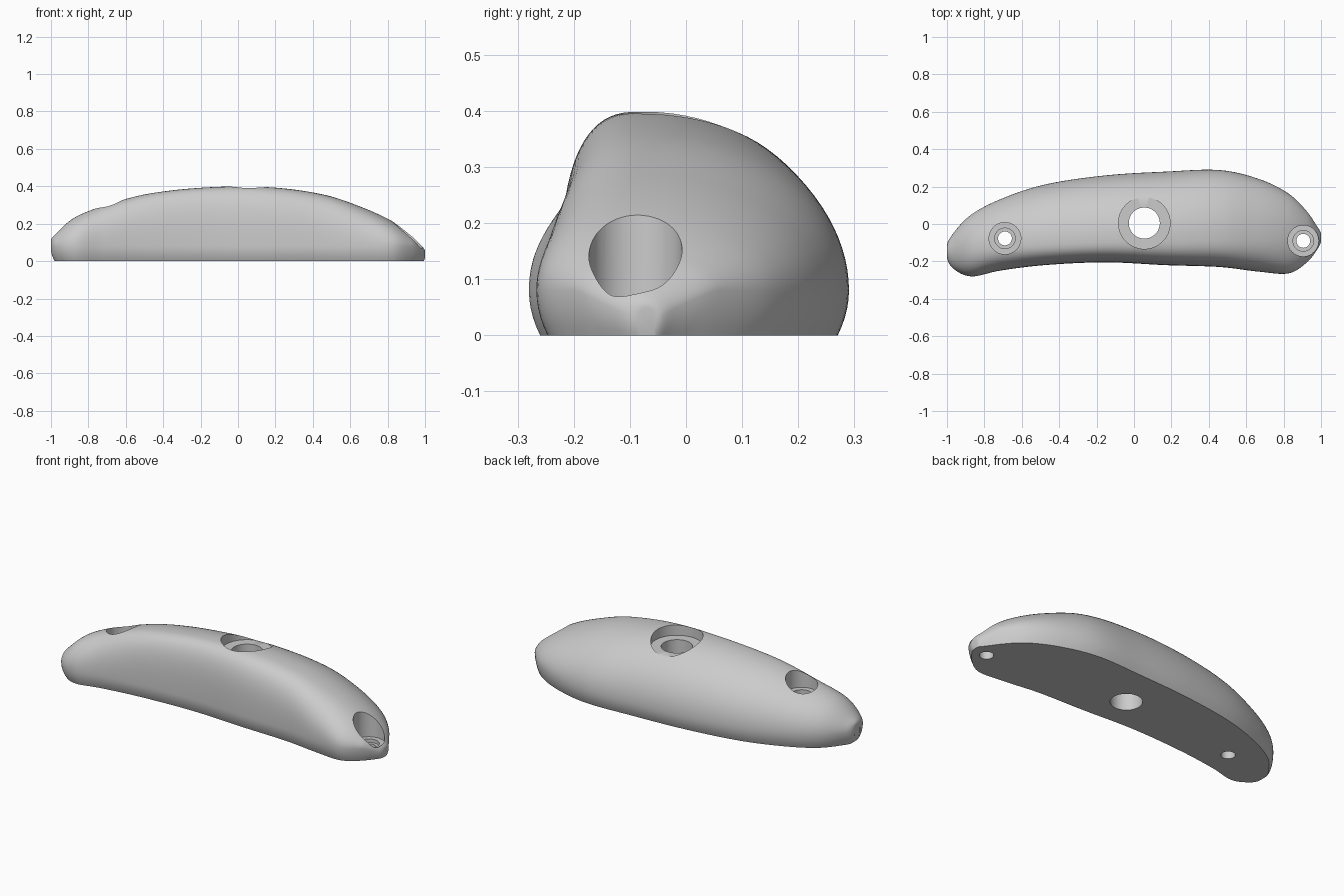
import bpy, bmesh, math

if "Cube" in bpy.data.objects:
    bpy.data.objects.remove(bpy.data.objects["Cube"])

# Stations along the body: x, front y, back y, ridge height, ridge y, front squareness
STATIONS = [
    (-1.00, -0.17, -0.12, 0.11, -0.145, 2.0),
    (-0.97, -0.235, -0.055, 0.15, -0.145, 2.0),
    (-0.87, -0.28, 0.05, 0.235, -0.13, 2.1),
    (-0.72, -0.25, 0.13, 0.295, -0.11, 2.4),
    (-0.48, -0.22, 0.21, 0.36, -0.09, 2.9),
    (-0.15, -0.205, 0.26, 0.395, -0.07, 3.2),
    (0.17, -0.22, 0.28, 0.395, -0.06, 3.2),
    (0.46, -0.23, 0.288, 0.355, -0.06, 2.9),
    (0.67, -0.255, 0.24, 0.285, -0.07, 2.4),
    (0.83, -0.263, 0.16, 0.21, -0.08, 2.1),
    (0.93, -0.20, 0.06, 0.14, -0.08, 2.0),
    (0.98, -0.135, -0.015, 0.085, -0.075, 2.0),
    (1.00, -0.085, -0.055, 0.05, -0.07, 2.0),
]
ANG = [math.acos(-s[0]) for s in STATIONS]


def sample(a, c):
    """Smooth interpolation of station column c at angle a."""
    last = len(ANG) - 1
    i = 0
    while i < last - 1 and a > ANG[i + 1]:
        i += 1

    def slope(k):
        lo, hi = max(k - 1, 0), min(k + 1, last)
        return (STATIONS[hi][c] - STATIONS[lo][c]) / (ANG[hi] - ANG[lo])
    d = ANG[i + 1] - ANG[i]
    t = (a - ANG[i]) / d
    return ((2*t**3 - 3*t*t + 1) * STATIONS[i][c] + (t**3 - 2*t*t + t) * d * slope(i)
            + (3*t*t - 2*t**3) * STATIONS[i + 1][c] + (t**3 - t*t) * d * slope(i + 1))


def section(a):
    """Cross-section from the front base edge over the ridge to the back base edge."""
    x = -math.cos(a)
    yf, yb, h, yr, n = (sample(a, c) for c in range(1, 6))
    zw = min(0.08, 0.6 * h)
    tuck = 0.02 * min(1, (yb - yf) / 0.2)
    pts = []
    for k in range(5):
        q = k / 5
        pts.append((yf + tuck * (1 - q)**2, zw * q))
    for k in range(20):
        p = math.pi / 2 * k / 20
        pts.append((yr - (yr - yf) * math.cos(p)**(2 / n), zw + (h - zw) * math.sin(p)**(2 / n)))
    for k in range(25):
        p = math.pi / 2 * k / 24
        pts.append((yr + (yb - yr) * math.sin(p), zw + (h - zw) * math.cos(p)))
    for k in range(4, -1, -1):
        q = k / 5
        pts.append((yb - tuck * (1 - q)**2, zw * q))
    under = 0.02 if x < 0 else 0.006
    return [(x * (1 - under * abs(x)**8 * max(0, 1 - z / zw)**2), y, z) for y, z in pts]


# Curved grip body
bm = bmesh.new()
COUNT = 110
rings = [[bm.verts.new(p) for p in section(math.pi * i / COUNT)] for i in range(COUNT + 1)]
for r0, r1 in zip(rings, rings[1:]):
    for j in range(len(r0)):
        k = (j + 1) % len(r0)
        bm.faces.new((r0[j], r0[k], r1[k], r1[j]))
bm.faces.new(rings[0])
bm.faces.new(rings[-1])
bmesh.ops.recalc_face_normals(bm, faces=bm.faces)
mesh = bpy.data.meshes.new("grip_body")
bm.to_mesh(mesh)
bm.free()
body = bpy.data.objects.new("grip_body", mesh)
bpy.context.collection.objects.link(body)


def drill(name, x, y, steps, segs=64):
    """Cut a stepped round hole; steps are (radius, lower z), narrowest first."""
    profile = [(steps[0][0], steps[0][1])]
    for (r0, _), (r1, z1) in zip(steps, steps[1:]):
        profile += [(r0, z1), (r1, z1)]
    profile.append((steps[-1][0], 0.6))
    b = bmesh.new()
    loops = [[b.verts.new((x + r * math.cos(2 * math.pi * i / segs),
                           y + r * math.sin(2 * math.pi * i / segs), z))
              for i in range(segs)] for r, z in profile]
    for a0, a1 in zip(loops, loops[1:]):
        for i in range(segs):
            k = (i + 1) % segs
            b.faces.new((a0[i], a0[k], a1[k], a1[i]))
    b.faces.new(loops[0][::-1])
    b.faces.new(loops[-1])
    bmesh.ops.recalc_face_normals(b, faces=b.faces)
    me = bpy.data.meshes.new(name)
    b.to_mesh(me)
    b.free()
    cutter = bpy.data.objects.new(name, me)
    bpy.context.collection.objects.link(cutter)
    cutter.hide_render = True
    mod = body.modifiers.new(name, 'BOOLEAN')
    mod.operation = 'DIFFERENCE'
    mod.solver = 'EXACT'
    mod.object = cutter
    bpy.context.view_layer.objects.active = body
    bpy.ops.object.modifier_apply(modifier=name)
    bpy.data.objects.remove(cutter)


# Central bolt hole and two end screw holes
drill("bolt_hole_cutter", 0.055, 0.005, [(0.083, -0.1), (0.138, 0.335)])
drill("left_screw_cutter", -0.69, -0.077, [(0.037, -0.1), (0.055, 0.20), (0.085, 0.225)])
drill("right_screw_cutter", 0.905, -0.09, [(0.037, -0.1), (0.055, 0.04), (0.083, 0.06)])

# Smooth shading with crisp hole and base edges
bpy.ops.object.select_all(action='DESELECT')
body.select_set(True)
bpy.context.view_layer.objects.active = body
bpy.ops.object.shade_smooth_by_angle(angle=math.radians(35))
